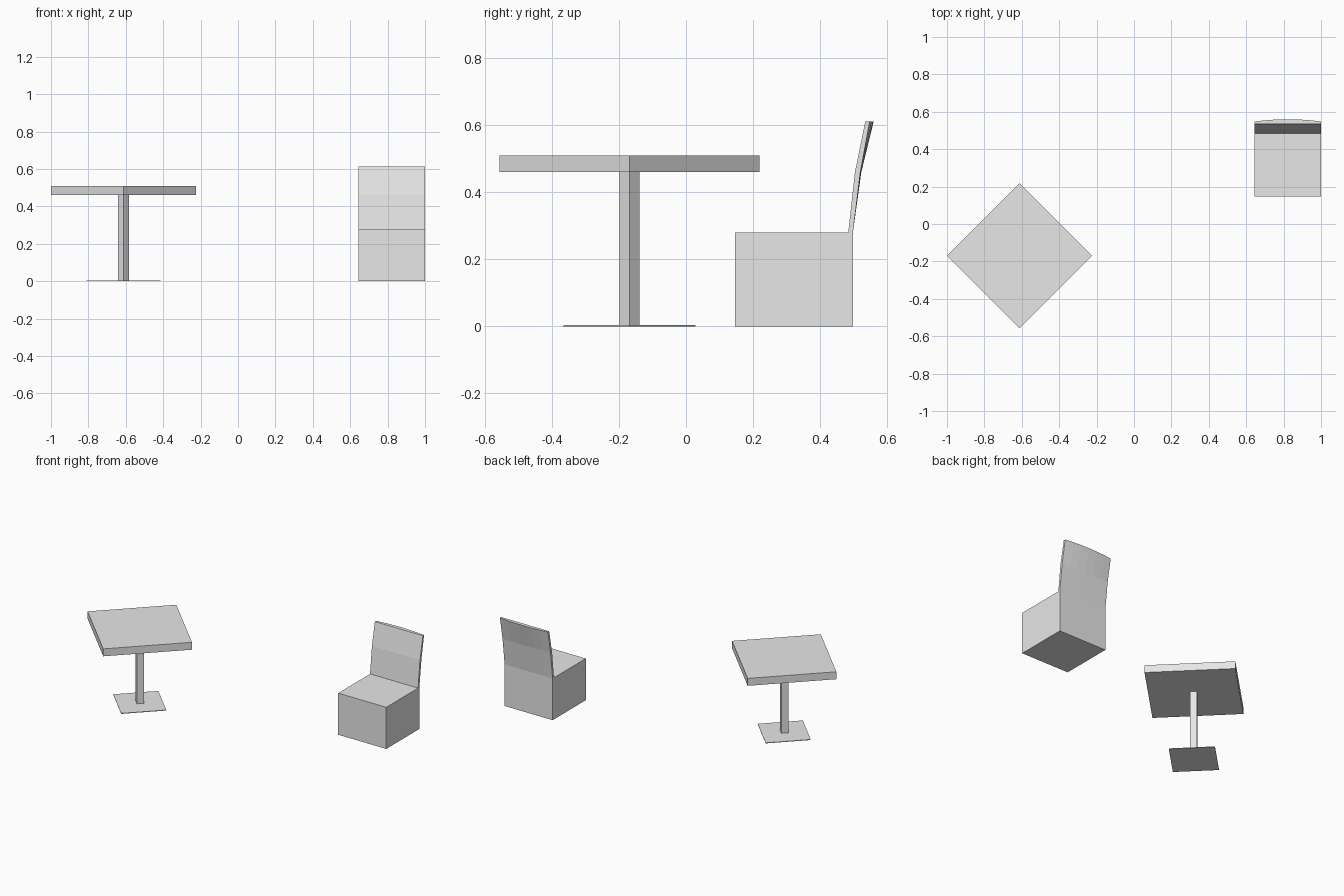
import bpy
import bmesh
import math

default = bpy.data.objects.get("Cube")
if default:
    bpy.data.objects.remove(default, do_unlink=True)

# One pale grey for everything
grey = bpy.data.materials.new("pale_grey")
grey.use_nodes = True
colour = (0.8, 0.8, 0.8, 1)
grey.diffuse_color = colour
for node in grey.node_tree.nodes:
    if node.type == 'BSDF_PRINCIPLED':
        node.inputs["Base Color"].default_value = colour


def finish(name, bm):
    bmesh.ops.recalc_face_normals(bm, faces=bm.faces)
    mesh = bpy.data.meshes.new(name)
    bm.to_mesh(mesh)
    bm.free()
    mesh.materials.append(grey)
    obj = bpy.data.objects.new(name, mesh)
    bpy.context.collection.objects.link(obj)
    return obj


def box(name, low, high, turn=0):
    """Box between two corners, optionally turned about its own vertical axis."""
    bm = bmesh.new()
    bmesh.ops.create_cube(bm, size=1)
    for v in bm.verts:
        v.co = [c * (b - a) for c, a, b in zip(v.co, low, high)]
    obj = finish(name, bm)
    obj.location = [(a + b) / 2 for a, b in zip(low, high)]
    obj.rotation_euler.z = turn
    return obj


# Table: square slabs turned to stand as diamonds
TX, TY = -0.612, -0.169


def diamond(name, half_diagonal, z0, z1):
    h = half_diagonal / math.sqrt(2)
    box(name, (TX - h, TY - h, z0), (TX + h, TY + h, z1), math.radians(45))


diamond("table_top", 0.388, 0.46, 0.51)
diamond("table_post", 0.03, 0.003, 0.46)
diamond("table_base", 0.197, 0, 0.004)

# Chair: solid block seat
X0, X1 = 0.643, 1.0
box("chair_seat", (X0, 0.146, 0), (X1, 0.498, 0.28))

# Chair back: leaning panel whose rear bows outward toward the top
profile = [  # y, z, amount of bow
    (0.484, 0.28, 0), (0.504, 0.46, 0), (0.535, 0.612, 0),
    (0.548, 0.612, 0.012), (0.52, 0.46, 0.003), (0.498, 0.28, 0)]
STEPS = 6
bm = bmesh.new()
rings = []
for i in range(STEPS + 1):
    t = i / STEPS
    swell = 1 - (2 * t - 1) ** 2
    rings.append([bm.verts.new((X0 + t * (X1 - X0), y + bow * swell, z))
                  for y, z, bow in profile])
for a, b in zip(rings, rings[1:]):
    for k in range(len(profile)):
        j = (k + 1) % len(profile)
        bm.faces.new((a[k], a[j], b[j], b[k]))
bm.faces.new(rings[0])
bm.faces.new(rings[-1])
finish("chair_back", bm)
